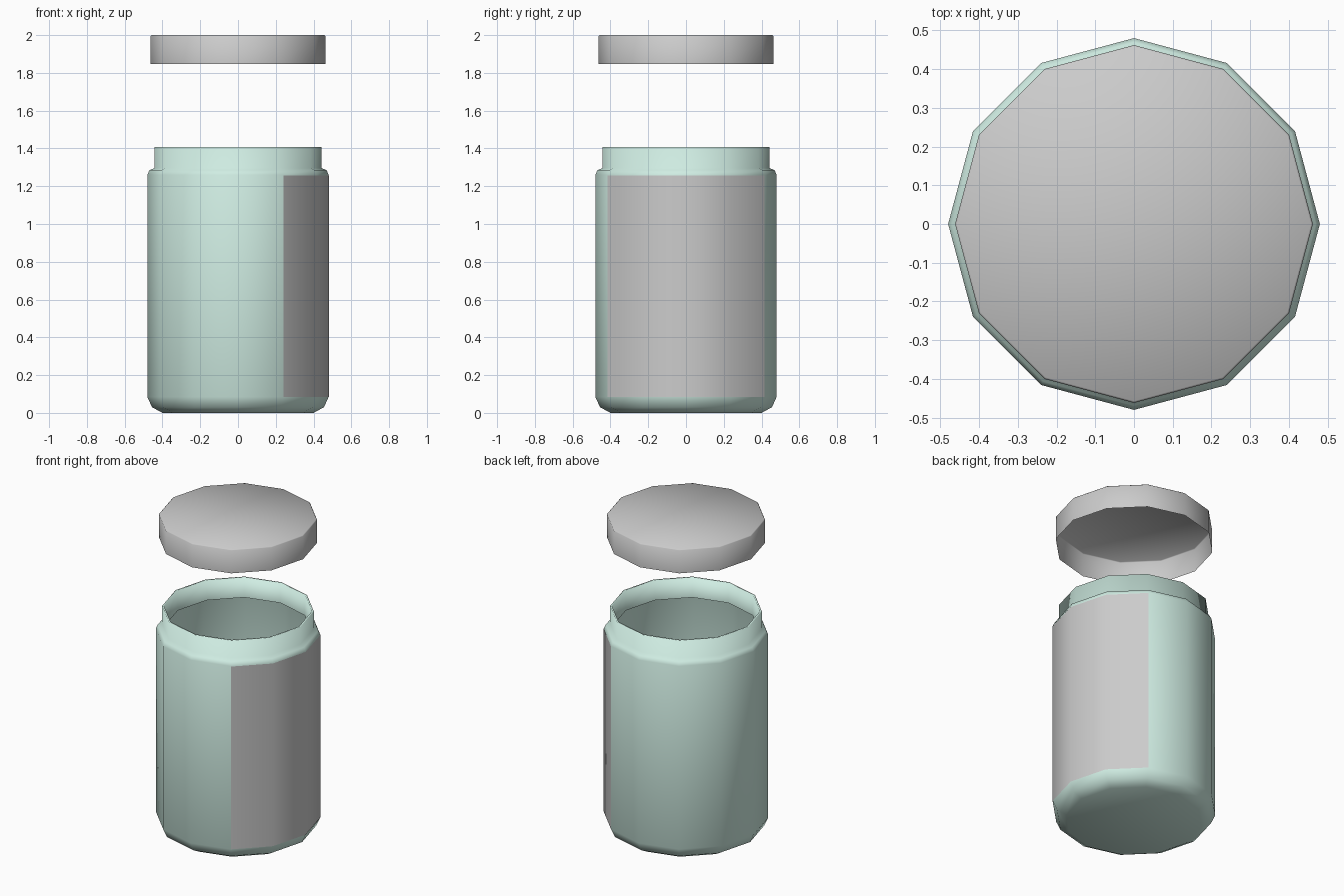
import bpy, bmesh, math

if "Cube" in bpy.data.objects:
    bpy.data.objects.remove(bpy.data.objects["Cube"])

SIDES = 12


def lathe(name, profile, first=0, count=SIDES, color=None):
    """Revolve (radius, z) points about z; radius 0 makes a single pole vertex."""
    bm = bmesh.new()
    closed = count == SIDES
    cols = count if closed else count + 1
    rings = []
    for r, z in profile:
        if r == 0:
            rings.append([bm.verts.new((0, 0, z))] * cols)
        else:
            angles = [2 * math.pi * (first + i) / SIDES for i in range(cols)]
            rings.append([bm.verts.new((r * math.cos(a), r * math.sin(a), z)) for a in angles])
    for low, high in zip(rings, rings[1:]):
        for i in range(count):
            j = (i + 1) % cols
            corners = [low[i], low[j], high[j], high[i]]
            face = bm.faces.new(list(dict.fromkeys(corners)))
            face.smooth = True
    mesh = bpy.data.meshes.new(name)
    bm.to_mesh(mesh)
    bm.free()
    obj = bpy.data.objects.new(name, mesh)
    bpy.context.collection.objects.link(obj)
    if color:
        mat = bpy.data.materials.new(name + "_color")
        mat.diffuse_color = color
        mat.use_nodes = True
        mat.node_tree.nodes["Principled BSDF"].inputs["Base Color"].default_value = mat.diffuse_color
        mesh.materials.append(mat)
    return obj


# Jar: floor, rounded base, wall, shoulder, neck, and rim folded down inside
lathe("jar_body", [(0, 0), (0.40, 0), (0.455, 0.03), (0.48, 0.085), (0.48, 1.26),
                   (0.469, 1.285), (0.443, 1.296), (0.443, 1.407),
                   (0.432, 1.407), (0.428, 1.28)],
      color=(0.63, 0.85, 0.77, 1))

# Label wrapped around the right-hand side
lathe("label", [(0.481, 0.085), (0.481, 1.258)], first=-2, count=4)

# Lid floating above, hollow underneath
lathe("lid", [(0.462, 1.848), (0.462, 1.995), (0.457, 2.0), (0, 2.0)])
